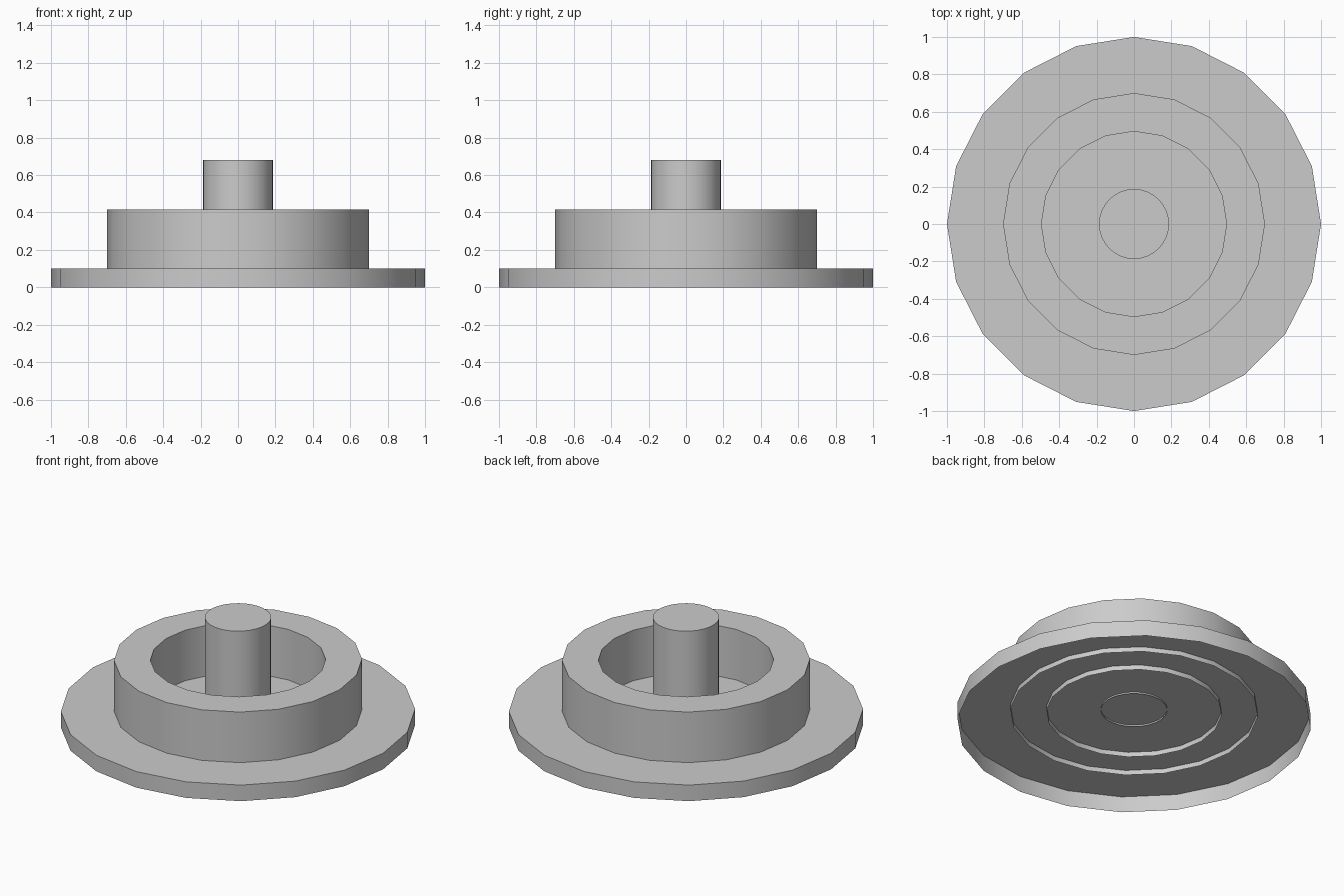
import bpy
import bmesh
import math

if "Cube" in bpy.data.objects:
    bpy.data.objects.remove(bpy.data.objects["Cube"])


def lathe(name, profile, sides):
    """Revolve (radius, z) points round z; radius 0 closes to a flat cap."""
    bm = bmesh.new()
    rings = []
    for r, z in profile:
        if r == 0:
            rings.append(None)
            continue
        rings.append([bm.verts.new((r * math.cos(2 * math.pi * i / sides),
                                    r * math.sin(2 * math.pi * i / sides), z))
                      for i in range(sides)])
    for a, b in zip(rings, rings[1:]):
        if b is None:
            bm.faces.new(a)
            continue
        for i in range(sides):
            j = (i + 1) % sides
            bm.faces.new((a[i], a[j], b[j], b[i]))
    mesh = bpy.data.meshes.new(name)
    bm.to_mesh(mesh)
    bm.free()
    obj = bpy.data.objects.new(name, mesh)
    bpy.context.collection.objects.link(obj)
    bpy.ops.object.select_all(action='DESELECT')
    obj.select_set(True)
    bpy.context.view_layer.objects.active = obj
    bpy.ops.object.shade_smooth_by_angle(angle=math.radians(30))
    return obj


# Wide base plate: flat top with a rim, open underneath
lathe("base_plate", [(1.0, 0.0), (1.0, 0.1), (0, 0.1)], 20)

# Raised collar: outer wall, flat top, inner wall; pokes slightly through the plate
lathe("collar_ring", [(0.70, 0.07), (0.70, 0.415), (0.495, 0.415), (0.495, 0.07)], 20)

# Round centre post
lathe("centre_post", [(0.187, 0.09), (0.187, 0.68), (0, 0.68)], 32)
